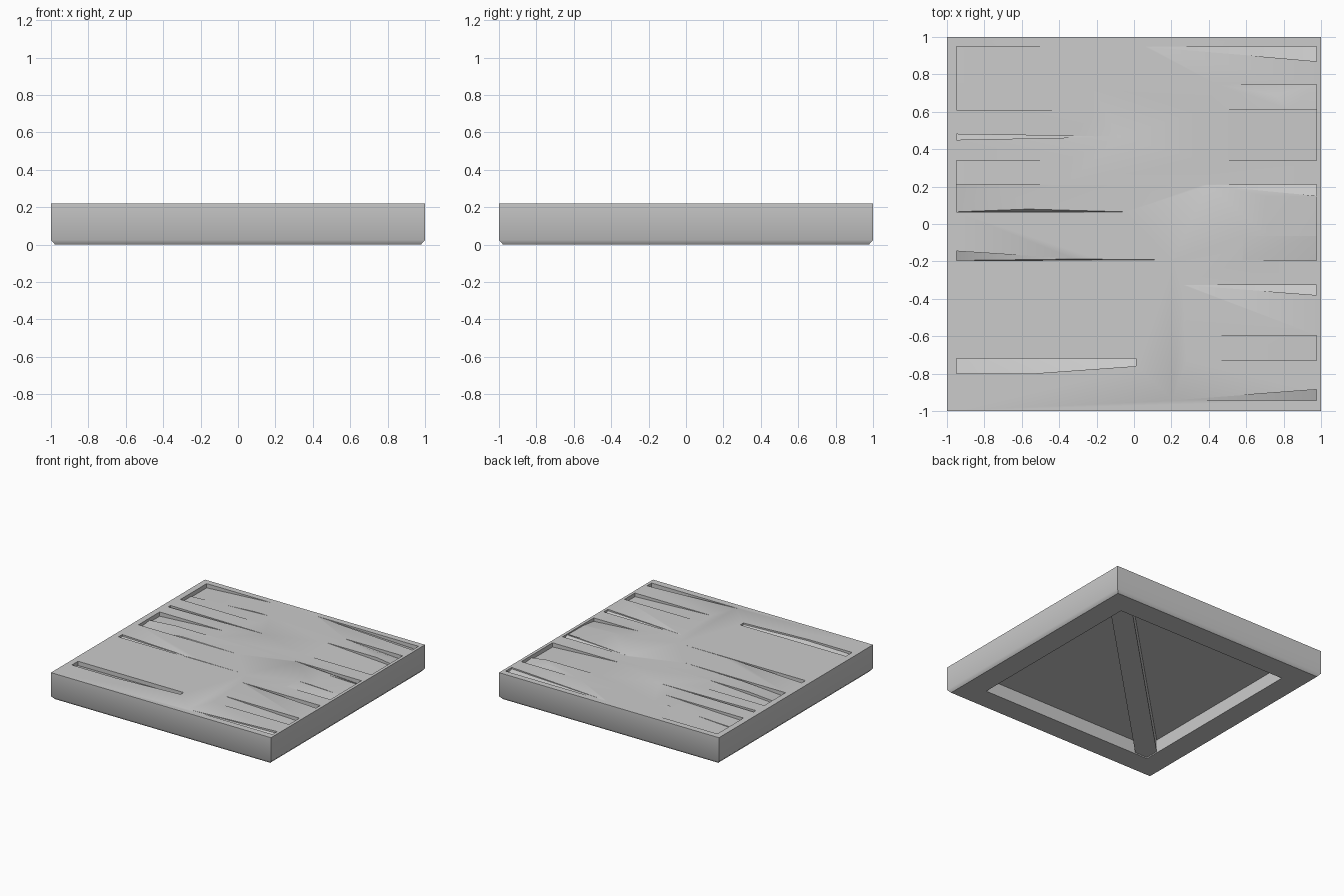
import bpy, bmesh
from mathutils import Vector

if "Cube" in bpy.data.objects:
    bpy.data.objects.remove(bpy.data.objects["Cube"])

TOP = 0.22


def prism(name, rings):
    """Closed solid lofted through rings of points with equal counts."""
    bm = bmesh.new()
    loops = [[bm.verts.new(p) for p in ring] for ring in rings]
    n = len(loops[0])
    for a, b in zip(loops, loops[1:]):
        for i in range(n):
            j = (i + 1) % n
            bm.faces.new((a[i], a[j], b[j], b[i]))
    caps = [bm.faces.new(loops[0]), bm.faces.new(loops[-1])]
    if len(loops[0]) > 4 or name.startswith("recess"):
        bmesh.ops.triangulate(bm, faces=caps)
    bmesh.ops.recalc_face_normals(bm, faces=bm.faces[:])
    mesh = bpy.data.meshes.new(name)
    bm.to_mesh(mesh)
    bm.free()
    obj = bpy.data.objects.new(name, mesh)
    bpy.context.collection.objects.link(obj)
    return obj


def square(h, z):
    return [(-h, -h, z), (h, -h, z), (h, h, z), (-h, h, z)]


def cut(target, cutter):
    cutter.hide_render = True
    mod = target.modifiers.new("cut", 'BOOLEAN')
    mod.operation, mod.solver, mod.object = 'DIFFERENCE', 'EXACT', cutter
    bpy.context.view_layer.objects.active = target
    bpy.ops.object.modifier_apply(modifier=mod.name)
    bpy.data.objects.remove(cutter)


def recess(points):
    """Sunken board end: (x, y, depth) outline, floor rising to the surface at depth 0."""
    floor = [(x, y, TOP - d if d else TOP + 0.0005) for x, y, d in points]
    lid = [(x, y, TOP + 0.05) for x, y, d in points]
    return prism("recess_cutter", [floor, lid])


def sloped(x_end, x_in, y0, y1, d0, d1=None):
    """Board sinking from x_in (flush) to x_end."""
    d1 = d0 if d1 is None else d1
    return [(x_end, y0, d0), (x_end, y1, d1), (x_in, y1, 0), (x_in, y0, 0)]


# floor slab with chamfered foot
slab = prism("floor_slab", [square(0.978, 0), square(1, 0.025), square(1, TOP)])

# hollow underside
cut(slab, prism("underside_cutter", [square(0.79, -0.1), square(0.79, 0.11)]))

# sunken ends of the worn boards
D = 0.035
L, R = -0.95, 0.975
boards = [
    sloped(L, -0.36, 0.75, 0.95, D),
    sloped(L, -0.22, 0.61, 0.75, 0.028),
    [(L, 0.45, 0.025), (L, 0.48, 0.03), (-0.07, 0.467, 0)],
    sloped(L, -0.36, 0.21, 0.34, D),
    [(L, 0.065, D), (L, 0.21, 0.018), (-0.71, 0.21, 0), (-0.56, 0.08, 0), (-0.03, 0.065, 0)],
    [(L, -0.195, D), (L, -0.145, 0.015), (-0.3, -0.187, 0), (0.22, -0.192, 0)],
    [(L, -0.80, 0.02), (L, -0.72, D), (0.01, -0.72, 0.03), (0.01, -0.76, 0.012), (-0.55, -0.80, 0.012)],
    [(R, 0.87, 0.012), (R, 0.95, D), (0.04, 0.95, 0)],
    [(R, 0.61, 0.02), (R, 0.745, D), (0.44, 0.745, 0), (0.51, 0.715, 0), (0.75, 0.69, 0), (0.83, 0.61, 0)],
    sloped(R, 0.36, 0.34, 0.61, D),
    [(R, 0.15, 0.008), (R, 0.21, D), (0.36, 0.21, 0)],
    sloped(R, 0.69, -0.065, 0.15, 0.012, 0.008),
    sloped(R, 0.57, -0.195, -0.065, 0.028, 0.012),
    [(R, -0.38, 0.012), (R, -0.325, D), (0.25, -0.325, 0)],
    sloped(R, 0.27, -0.73, -0.595, 0.03),
    [(R, -0.945, D), (R, -0.885, 0.015), (0.18, -0.945, 0)],
]
for pts in boards:
    cut(slab, recess(pts))

# diagonal brace under the floor, pointed into two corners
k, c = 0.115, 0.79
outline = [(c, c), (c - k, c), (-c, -c + k), (-c, -c), (-c + k, -c), (c, c - k)]
brace = prism("diagonal_brace", [[(x, y, z) for x, y in outline] for z in (0.01, 0.115)])

# smooth foot, sharp everywhere else
for obj, angle in ((slab, 45), (brace, 30)):
    bpy.ops.object.select_all(action='DESELECT')
    obj.select_set(True)
    bpy.context.view_layer.objects.active = obj
    bpy.ops.object.shade_smooth_by_angle(angle=angle * 3.14159 / 180)
